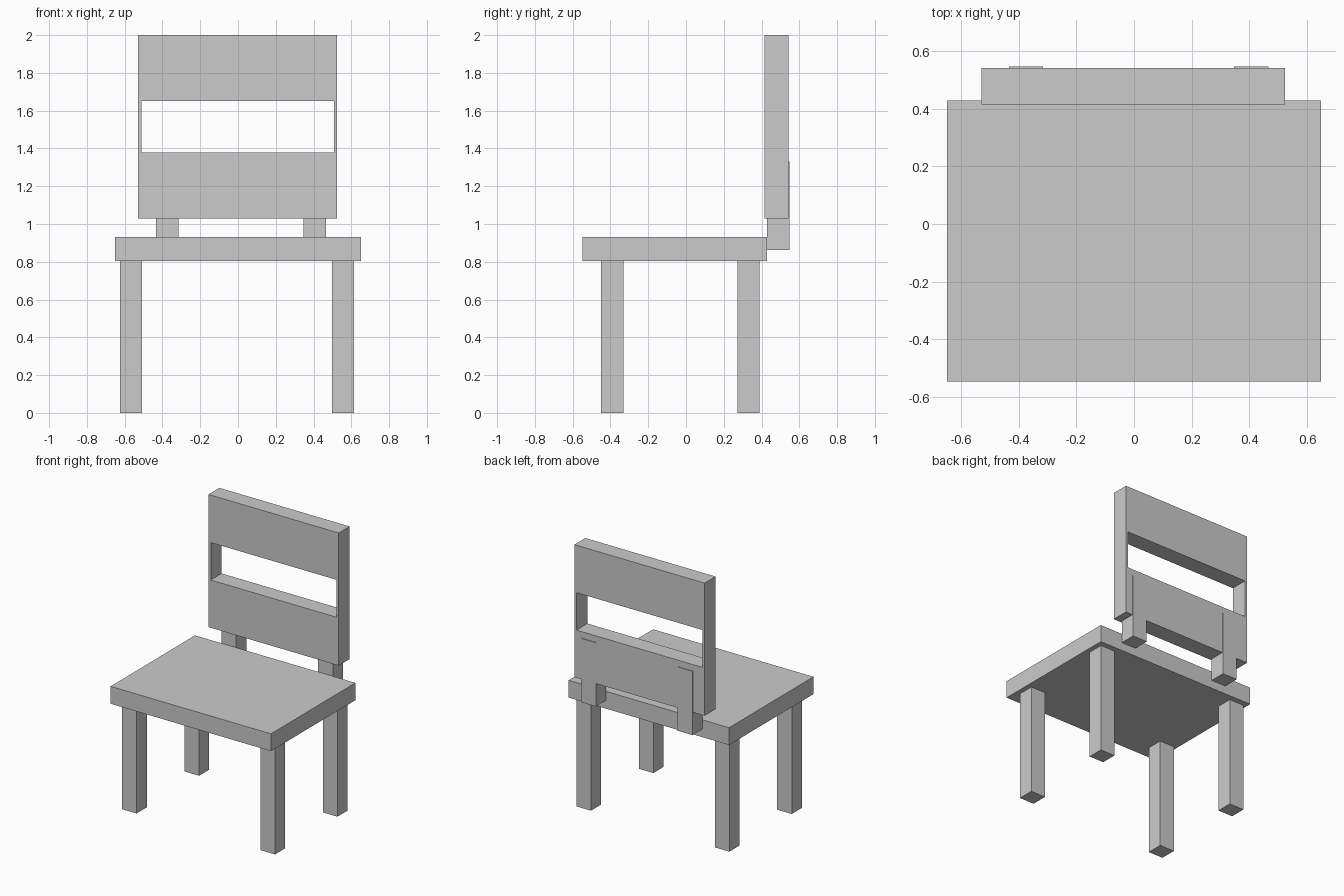
import bpy
import bmesh

if "Cube" in bpy.data.objects:
    bpy.data.objects.remove(bpy.data.objects["Cube"])


def make_object(name, bm):
    bmesh.ops.recalc_face_normals(bm, faces=bm.faces)
    mesh = bpy.data.meshes.new(name)
    bm.to_mesh(mesh)
    bm.free()
    obj = bpy.data.objects.new(name, mesh)
    bpy.context.collection.objects.link(obj)
    return obj


def box(name, xs, ys, zs):
    bm = bmesh.new()
    bmesh.ops.create_cube(bm, size=1)
    for v in bm.verts:
        for i, (lo, hi) in enumerate((xs, ys, zs)):
            v.co[i] = hi if v.co[i] > 0 else lo
    return make_object(name, bm)


def frame(name, outer, inner, ys):
    """Rectangular panel with a window; outer/inner are (x0, x1, z0, z1)."""
    bm = bmesh.new()
    rings = []
    for x0, x1, z0, z1 in (outer, inner):
        corners = ((x0, z0), (x1, z0), (x1, z1), (x0, z1))
        rings.append([bm.verts.new((x, ys[0], z)) for x, z in corners])
    out, inn = rings
    faces = [bm.faces.new((out[i], out[(i + 1) % 4], inn[(i + 1) % 4], inn[i]))
             for i in range(4)]
    ext = bmesh.ops.extrude_face_region(bm, geom=faces, use_keep_orig=True)
    for v in ext["geom"]:
        if isinstance(v, bmesh.types.BMVert):
            v.co.y = ys[1]
    return make_object(name, bm)


# Seat slab
box("seat", (-0.65, 0.65), (-0.547, 0.43), (0.803, 0.93))

# Four legs
for side, xs in (("left", (-0.625, -0.507)), ("right", (0.497, 0.615))):
    for end, ys in (("front", (-0.45, -0.332)), ("back", (0.273, 0.39))):
        box(f"{end}_{side}_leg", xs, ys, (0, 0.803))

# Backrest panel with wide slot
frame("backrest", (-0.53, 0.525, 1.028, 2.0), (-0.512, 0.508, 1.378, 1.652),
      (0.416, 0.542))

# Uprights joining the seat and backrest
for side, xs in (("left", (-0.435, -0.316)), ("right", (0.348, 0.467))):
    box(f"{side}_back_support", xs, (0.43, 0.547), (0.863, 1.33))
